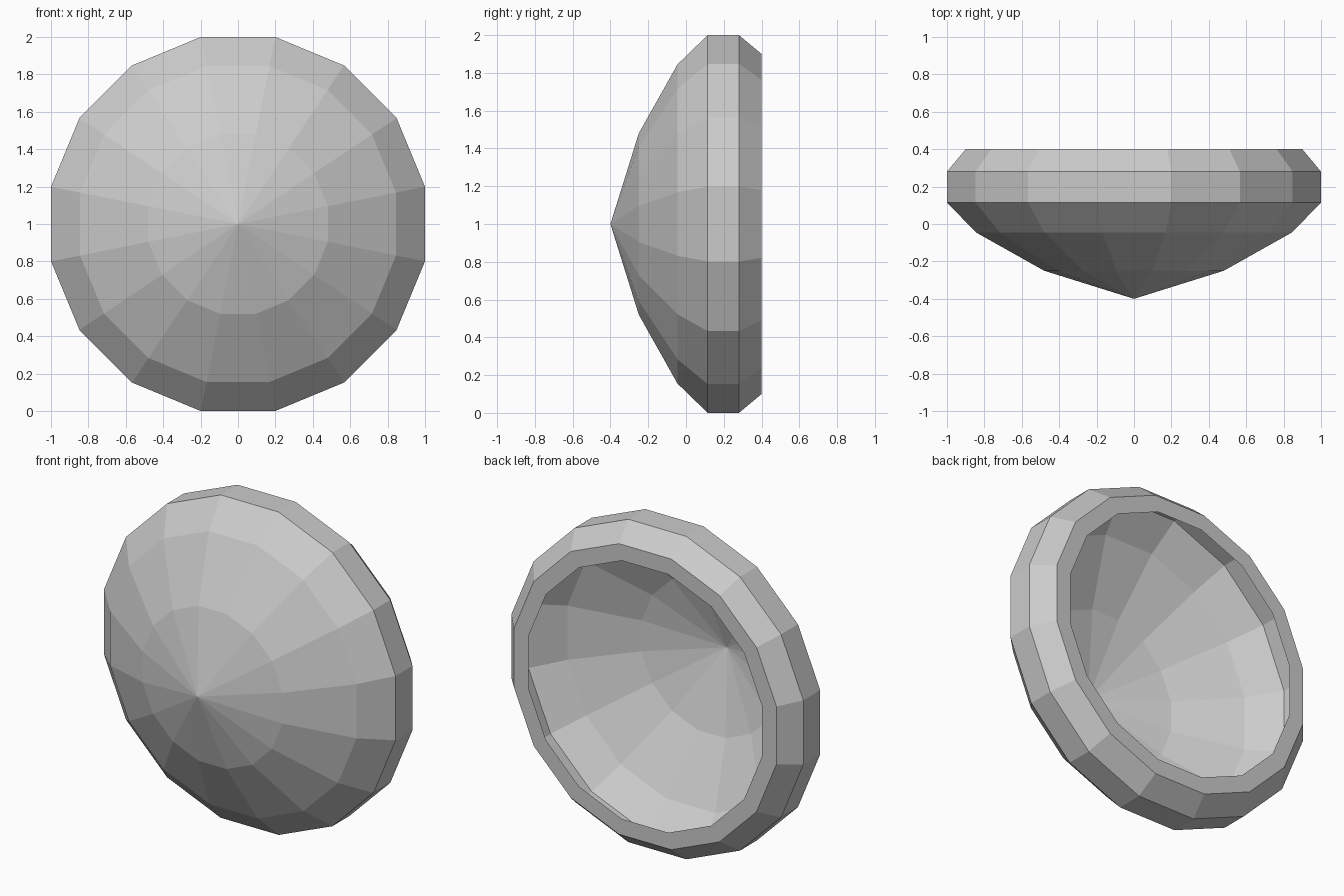
import bpy
import bmesh
from math import cos, pi
from mathutils import Matrix, Vector

cube = bpy.data.objects.get("Cube")
if cube:
    bpy.data.objects.remove(cube)

SIDES = 16

# Flat-to-centre radius and depth, from the front tip to the inner edge of the back rim
PROFILE = [(0, -0.40), (0.48, -0.25), (0.845, -0.045), (1.0, 0.115),
           (1.0, 0.28), (0.90, 0.40), (0.80, 0.40)]


def make_material(name, colour):
    mat = bpy.data.materials.new(name)
    mat.use_nodes = True
    mat.diffuse_color = colour
    mat.node_tree.nodes["Principled BSDF"].inputs["Base Color"].default_value = colour
    return mat


# Thin faceted shell: the profile spun around the front-to-back axis
bm = bmesh.new()
to_corner = 1 / cos(pi / SIDES)
half_step = Matrix.Rotation(pi / SIDES, 3, 'Y')
points = [bm.verts.new(half_step @ Vector((r * to_corner, y, 0))) for r, y in PROFILE]
edges = [bm.edges.new(pair) for pair in zip(points, points[1:])]
bmesh.ops.spin(bm, geom=points + edges, cent=(0, 0, 0), axis=(0, 1, 0),
               angle=2 * pi, steps=SIDES, use_merge=True)
bmesh.ops.remove_doubles(bm, verts=bm.verts, dist=0.0001)
bmesh.ops.recalc_face_normals(bm, faces=bm.faces)

# Make the dome face outwards
tip_face = min(bm.faces, key=lambda f: f.calc_center_median().y)
if tip_face.normal.y > 0:
    bmesh.ops.reverse_faces(bm, faces=bm.faces)

mesh = bpy.data.meshes.new("dish_shell")
bm.to_mesh(mesh)
bm.free()
mesh.materials.append(make_material("light grey", (0.6, 0.6, 0.6, 1)))
dish = bpy.data.objects.new("dish_shell", mesh)
dish.location.z = 1
bpy.context.collection.objects.link(dish)
